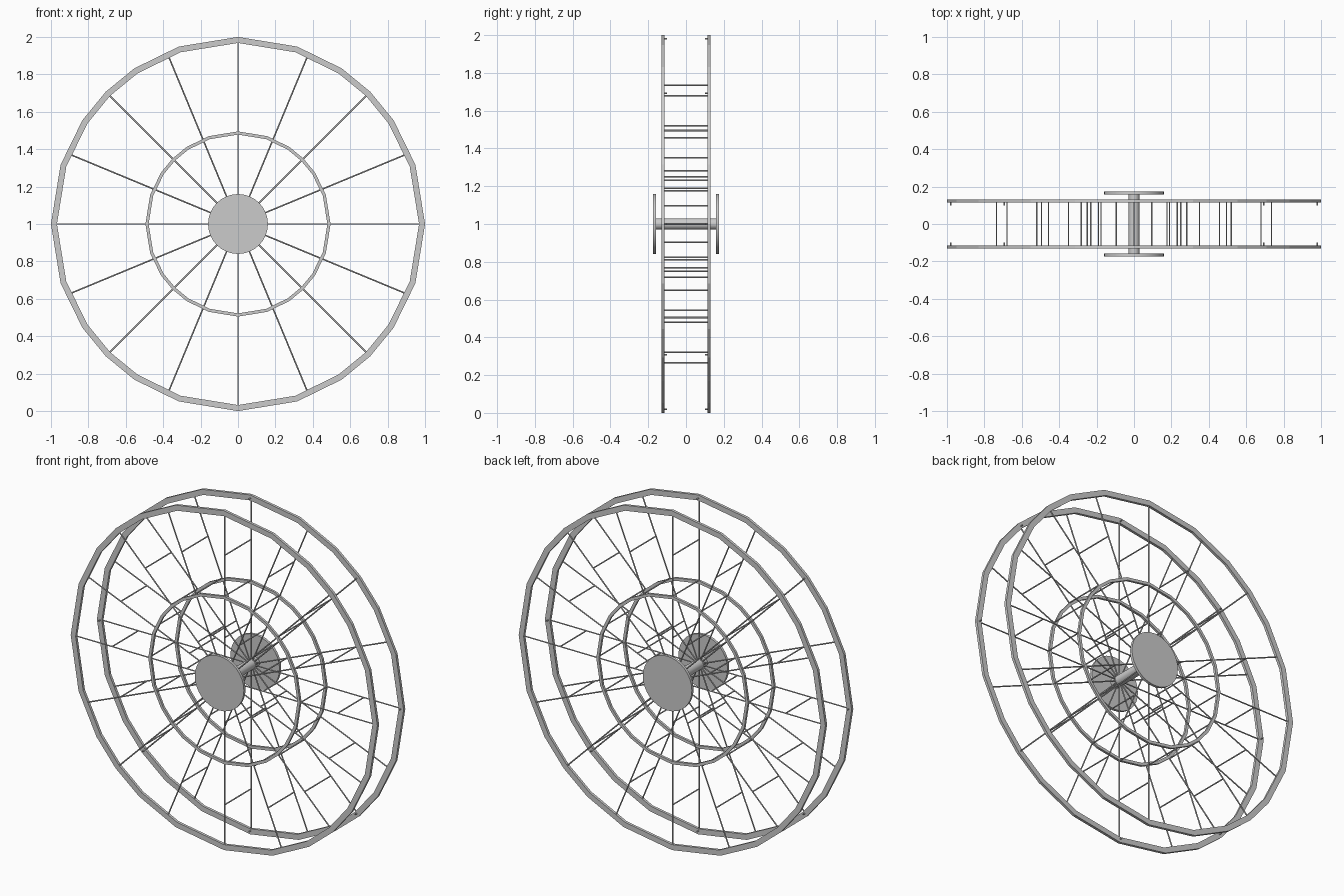
import bpy, bmesh, math
from mathutils import Vector

if "Cube" in bpy.data.objects:
    bpy.data.objects.remove(bpy.data.objects["Cube"])

C = Vector((0, 0, 1))          # wheel centre
SIDE_Y = 0.122                 # plane of each wheel side


def finish(bm, name, smooth=False):
    bmesh.ops.recalc_face_normals(bm, faces=bm.faces)
    me = bpy.data.meshes.new(name)
    bm.to_mesh(me)
    bm.free()
    ob = bpy.data.objects.new(name, me)
    bpy.context.collection.objects.link(ob)
    if smooth:
        bpy.context.view_layer.objects.active = ob
        ob.select_set(True)
        bpy.ops.object.shade_smooth_by_angle()
        ob.select_set(False)
    return ob


def rod(bm, a, b, r, sides=6):
    d = b - a
    m = d.to_track_quat('Z', 'Y').to_matrix().to_4x4()
    m.translation = (a + b) / 2
    bmesh.ops.create_cone(bm, cap_ends=True, segments=sides, radius1=r,
                          radius2=r, depth=d.length, matrix=m)


def polar(r, ang, y):
    return C + Vector((r * math.cos(ang), y, r * math.sin(ang)))


# uneven 24-sided outline: six unequal steps per quarter turn
quarter = [math.atan(k / 3) for k in range(4)]
quarter += [math.pi / 2 - a for a in quarter[2:0:-1]]
ANGLES = [q * math.pi / 2 + a for q in range(4) for a in quarter]
SPOKES = [i * math.pi / 8 for i in range(16)]


def ring(name, outer, inner, y, depth):
    bm = bmesh.new()
    loops = [[bm.verts.new(p) for p in (
        polar(outer, a, y - depth / 2), polar(outer, a, y + depth / 2),
        polar(inner, a, y + depth / 2), polar(inner, a, y - depth / 2))]
        for a in ANGLES]
    for i, l in enumerate(loops):
        n = loops[(i + 1) % len(loops)]
        for j in range(4):
            k = (j + 1) % 4
            bm.faces.new((l[j], l[k], n[k], n[j]))
    finish(bm, name)


for label, s in (("front", -1), ("back", 1)):
    y = s * SIDE_Y
    # rims
    ring(label + "_outer_rim", 1.0, 0.968, y, 0.016)
    ring(label + "_inner_ring", 0.495, 0.478, y, 0.014)
    # spokes
    bm = bmesh.new()
    for a in SPOKES:
        rod(bm, C + Vector((0, y, 0)), polar(0.975, a, y), 0.004)
    finish(bm, label + "_spokes")
    # short pegs inside the rim
    bm = bmesh.new()
    for a in SPOKES[::2]:
        rod(bm, polar(0.98, a, s * 0.1), polar(0.98, a, y), 0.004)
    finish(bm, label + "_rim_pegs")
    # hub disc
    bm = bmesh.new()
    rod(bm, C + Vector((0, s * 0.158, 0)), C + Vector((0, s * 0.174, 0)), 0.16, 32)
    finish(bm, label + "_hub_disc", True)

# crossbars joining the two sides
bm = bmesh.new()
for r in (0.25, 0.495, 0.735):
    for a in SPOKES:
        rod(bm, polar(r, a, -SIDE_Y), polar(r, a, SIDE_Y), 0.004)
finish(bm, "crossbars")

# axle
bm = bmesh.new()
rod(bm, C + Vector((0, -0.16, 0)), C + Vector((0, 0.16, 0)), 0.03, 32)
finish(bm, "axle", True)
